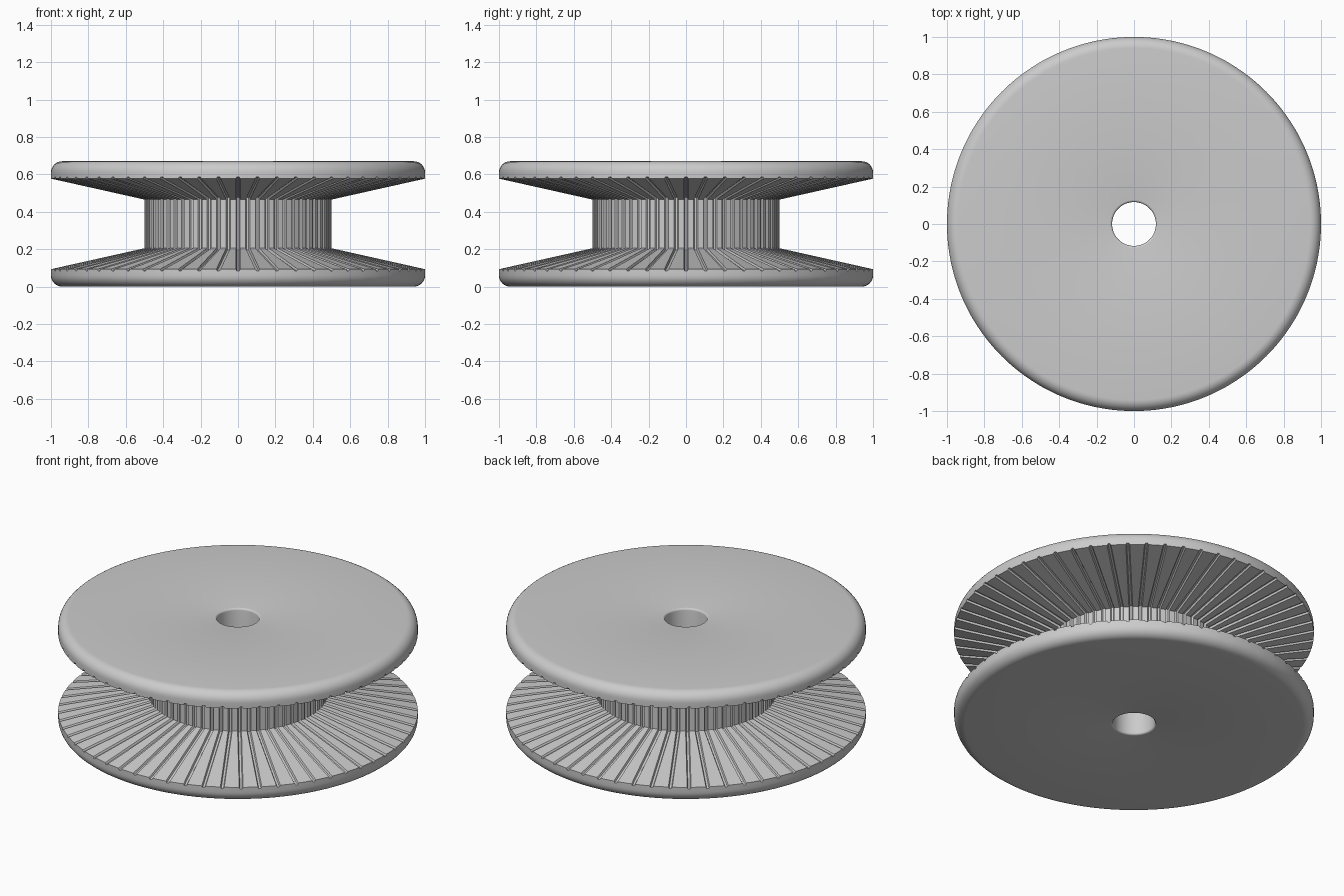
import bpy, bmesh, math

if "Cube" in bpy.data.objects:
    bpy.data.objects.remove(bpy.data.objects["Cube"])

HEIGHT = 0.67
RIBS = 60            # radial grooves around the spool
DEPTH = 0.01         # groove depth
HOLE_R = 0.117


def arc(cx, cz, r, start, end, steps=8):
    """Points of a rounded edge in the (radius, height) plane, without grooves."""
    pts = []
    for i in range(steps + 1):
        a = math.radians(start + (end - start) * i / steps)
        pts.append((cx + r * math.cos(a), cz + r * math.sin(a), 0, 0))
    return pts


# Half profile, bottom to middle: radius, height, groove shift in radius and height
half = arc(HOLE_R + 0.012, 0.012, 0.012, 180, 270, 4)
half += arc(0.94, 0.06, 0.06, -90, 0)
half += [(1.0, 0.078, 0, 0),
         (1.0, 0.093, 0, -DEPTH),
         (0.5, 0.205, -DEPTH, -DEPTH)]
profile = half + [(r, HEIGHT - z, dr, -dz) for r, z, dr, dz in reversed(half)]

# Columns of one rib: half width measured along the arc, and groove flag
columns = [(-0.011, 0), (-0.006, 1), (0.006, 1), (0.011, 0)]

bm = bmesh.new()
grid = []
for k in range(RIBS):
    base = -math.pi / 2 + 2 * math.pi * k / RIBS
    angles = [(w, g, 0) for w, g in columns]
    angles.append((0, 0, math.pi / RIBS))       # centre of the raised panel
    for w, g, extra in angles:
        col = []
        for r, z, dr, dz in profile:
            grooved = dr or dz
            a = base + extra + w / (r if grooved else 1.0)
            rr = r + dr * g
            col.append(bm.verts.new((rr * math.cos(a), rr * math.sin(a), z + dz * g)))
        grid.append(col)

# Join the columns into one closed ring
n, m = len(grid), len(profile)
for i in range(n):
    a, b = grid[i], grid[(i + 1) % n]
    for j in range(m):
        k = (j + 1) % m
        bm.faces.new((a[j], b[j], b[k], a[k]))
bmesh.ops.recalc_face_normals(bm, faces=bm.faces)

mesh = bpy.data.meshes.new("grooved_spool")
bm.to_mesh(mesh)
bm.free()
spool = bpy.data.objects.new("grooved_spool", mesh)
bpy.context.collection.objects.link(spool)

# Plain grey
grey = bpy.data.materials.new("light_grey")
grey.diffuse_color = (0.6, 0.6, 0.6, 1)
grey.use_nodes = True
grey.node_tree.nodes["Principled BSDF"].inputs["Base Color"].default_value = grey.diffuse_color
mesh.materials.append(grey)

# Smooth rims, crisp grooves
bpy.context.view_layer.objects.active = spool
spool.select_set(True)
bpy.ops.object.shade_smooth_by_angle(angle=math.radians(30))
